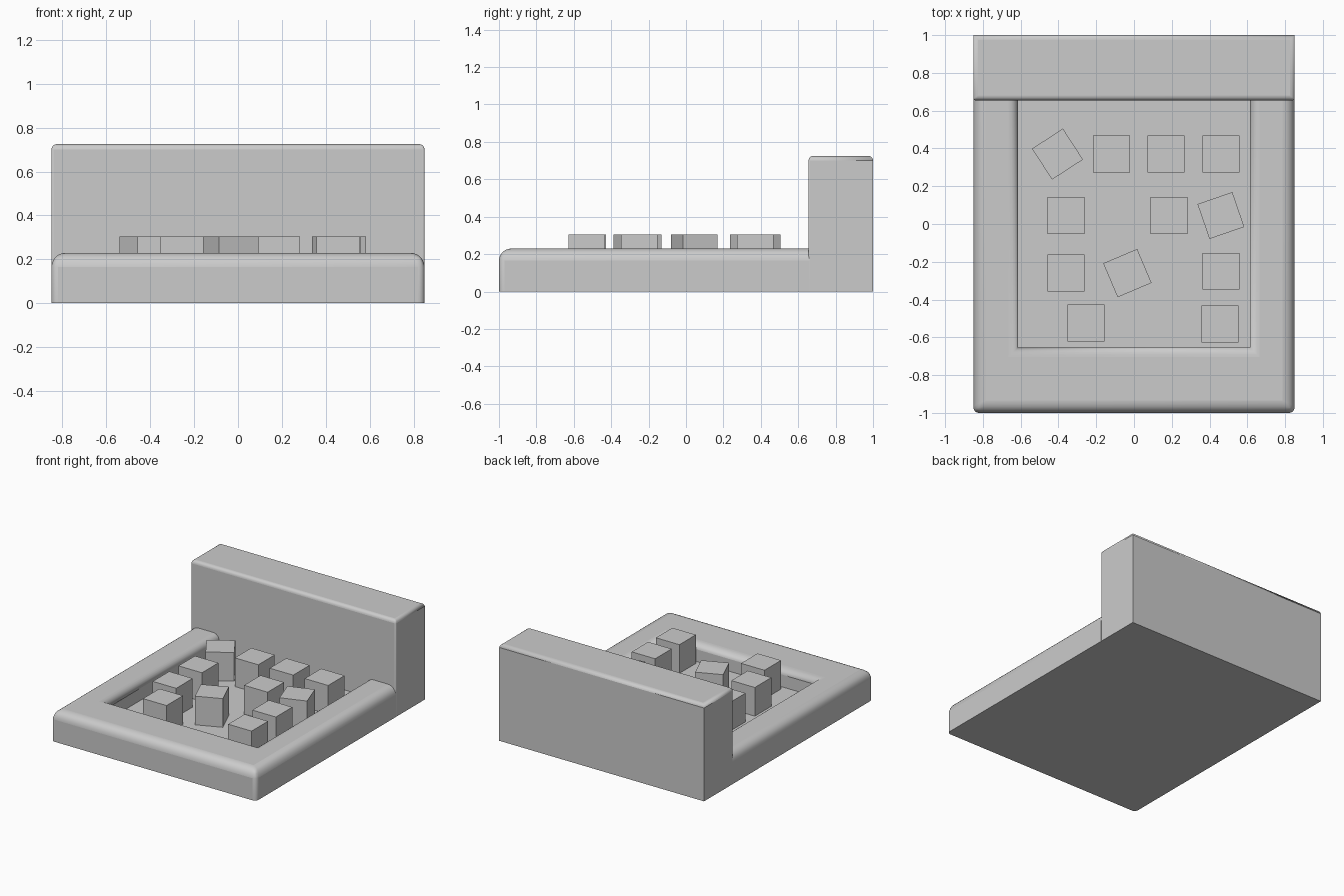
import bpy, bmesh
from math import radians

if "Cube" in bpy.data.objects:
    bpy.data.objects.remove(bpy.data.objects["Cube"])

FLOOR = 0.09


def prism(name, outline, z0, z1, weight=None, width=0.0, segments=6):
    """Extrude a plan outline; weight(a, b) gives each edge's bevel share."""
    bm = bmesh.new()
    base = bm.faces.new([bm.verts.new((x, y, z0)) for x, y in outline])
    ext = bmesh.ops.extrude_face_region(bm, geom=[base], use_keep_orig=True)
    for v in ext["geom"]:
        if isinstance(v, bmesh.types.BMVert):
            v.co.z = z1
    bmesh.ops.recalc_face_normals(bm, faces=bm.faces)
    if weight:
        layer = bm.edges.layers.float.new("bevel_weight_edge")
        for e in bm.edges:
            e[layer] = weight(e.verts[0].co, e.verts[1].co)
    me = bpy.data.meshes.new(name)
    bm.to_mesh(me)
    bm.free()
    ob = bpy.data.objects.new(name, me)
    bpy.context.collection.objects.link(ob)
    if weight:
        mod = ob.modifiers.new("rounding", "BEVEL")
        mod.limit_method = "WEIGHT"
        mod.width = width
        mod.segments = segments
        bpy.ops.object.select_all(action="DESELECT")
        bpy.context.view_layer.objects.active = ob
        ob.select_set(True)
        bpy.ops.object.shade_smooth_by_angle(angle=radians(35))
    return ob


def rect(x, y0, y1):
    return [(-x, y0), (x, y0), (x, y1), (-x, y1)]


# U-shaped rim: soft outer and inner top edges, small front corner radius
def rim_weight(a, b):
    mid = (a + b) / 2
    if a.z > 0.2 and b.z > 0.2:
        if mid.y > 0.6:
            return 0.0
        return 1.0 if abs(mid.x) > 0.8 or mid.y < -0.9 else 0.75
    if abs(a.z - b.z) > 0.1 and mid.y < -0.9:
        return 0.45
    return 0.0


prism("tray_rim", [(-0.85, -1), (0.85, -1), (0.85, 0.66), (0.615, 0.66),
                   (0.615, -0.655), (-0.615, -0.655), (-0.615, 0.66), (-0.85, 0.66)],
      0, 0.23, rim_weight, 0.065)

# recessed tray floor
prism("tray_floor", rect(0.615, -0.655, 0.66), 0, FLOOR)


# tall back block with rounded top
def block_weight(a, b):
    if a.z > 0.5 and b.z > 0.5:
        return 1.0
    if abs(a.z - b.z) > 0.1 and a.y < 0.8:
        return 0.35
    return 0.0


prism("back_block", rect(0.85, 0.655, 1), 0, 0.725, block_weight, 0.025, 4)

# loose cubes: x, y, turn in degrees
cubes = [(-0.405, 0.37, 33), (-0.12, 0.37, 0), (0.17, 0.37, 0), (0.46, 0.37, 0),
         (-0.36, 0.045, 0), (0.185, 0.045, 0), (0.46, 0.045, 19),
         (-0.36, -0.26, 0), (-0.035, -0.26, 23), (0.46, -0.25, 0),
         (-0.255, -0.525, 0), (0.455, -0.53, 0)]
for i, (x, y, turn) in enumerate(cubes):
    cube = prism(f"cube_{i + 1}", rect(0.0975, -0.0975, 0.0975), FLOOR, 0.305)
    cube.location = (x, y, 0)
    cube.rotation_euler.z = radians(turn)
